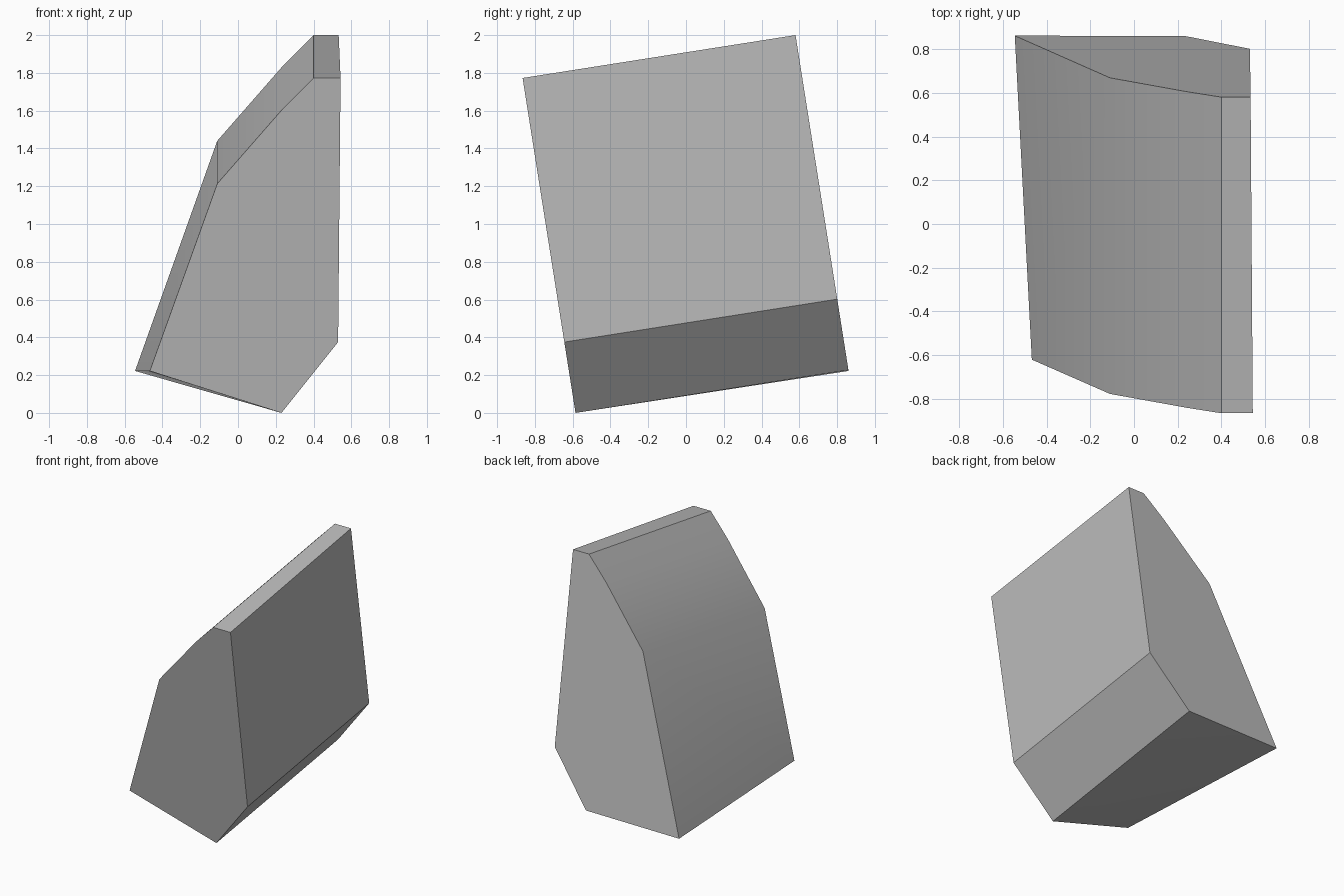
import bpy
import bmesh
from math import radians
from mathutils import Vector

cube = bpy.data.objects.get("Cube")
if cube:
    bpy.data.objects.remove(cube, do_unlink=True)

# Plain grey material
grey = bpy.data.materials.new("plain_grey")
grey.use_nodes = True
colour = (0.5, 0.5, 0.5, 1.0)
grey.diffuse_color = colour
bsdf = grey.node_tree.nodes["Principled BSDF"]
bsdf.inputs["Base Color"].default_value = colour
bsdf.inputs["Roughness"].default_value = 0.8

# Profile (x, z), from the low left corner over the top to the keel
profile = [(-0.545, -0.005), (-0.11, 1.213), (0.24, 1.613), (0.4, 1.773),
           (0.543, 1.773), (0.53, 0.375), (0.23, 0.0)]
sweep = Vector((0, 1.445, 0.227))


def on_front(x, z):
    """Point on the leaning front plane."""
    return Vector((x, -0.585 - 0.158 * z, z))


front = [on_front(*p) for p in profile]
back = [p + sweep for p in front]
# Front corner is trimmed along the side wall; the wall narrows at the top back
front[0] = on_front(-0.467, 0.222)
back[4].x = 0.533

# Leaning wedge block
bm = bmesh.new()
fv = [bm.verts.new(p) for p in front]
bv = [bm.verts.new(p) for p in back]
bm.faces.new(fv)
bm.faces.new(reversed(bv))
for i in range(len(fv) - 1):
    bm.faces.new((fv[i], bv[i], bv[i + 1], fv[i + 1]))

# Folded underside
bm.faces.new((fv[-1], bv[-1], bv[0]))
bm.faces.new((fv[-1], bv[0], fv[0]))
bmesh.ops.recalc_face_normals(bm, faces=bm.faces)

mesh = bpy.data.meshes.new("wedge_block")
bm.to_mesh(mesh)
bm.free()
mesh.materials.append(grey)
block = bpy.data.objects.new("wedge_block", mesh)
bpy.context.collection.objects.link(block)

# Smooth the curved side, keep the corners crisp
bpy.ops.object.select_all(action="DESELECT")
block.select_set(True)
bpy.context.view_layer.objects.active = block
bpy.ops.object.shade_smooth_by_angle(angle=radians(30))
